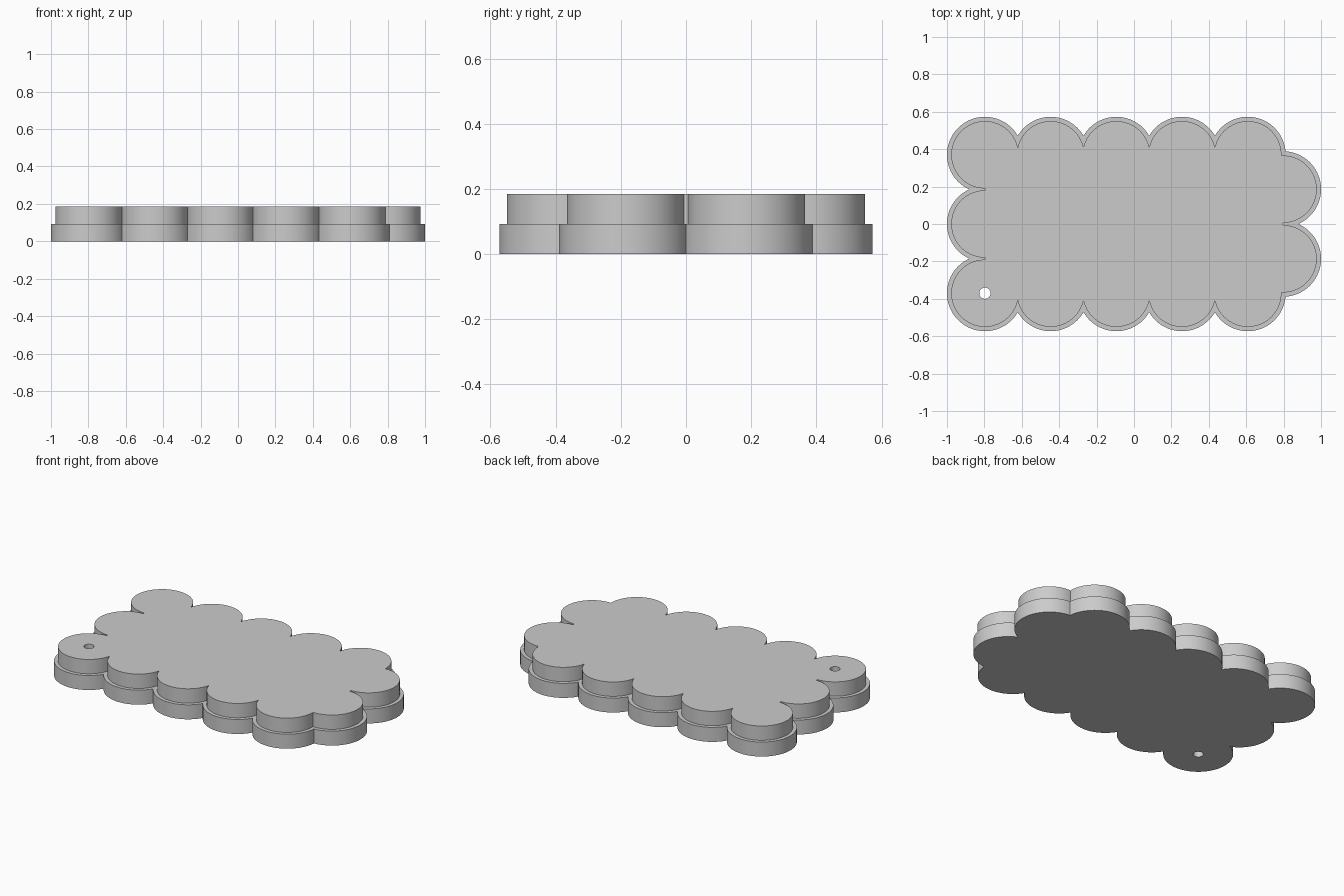
import bpy, bmesh, math
from mathutils import Vector

cube = bpy.data.objects.get("Cube")
if cube:
    bpy.data.objects.remove(cube)

GREY = (0.6, 0.6, 0.6, 1)
grey = bpy.data.materials.new("plain grey")
grey.use_nodes = True
grey.diffuse_color = GREY
grey.node_tree.nodes["Principled BSDF"].inputs["Base Color"].default_value = GREY

# Lobe centres, counter-clockwise: front row, two on the left, back row, one on the right
ROW_X = [-0.797 + 0.3513 * i for i in range(5)]
END_X, ROW_Y, SIDE_Y = 0.797, 0.37, 0.186
CENTRES = ([Vector((x, -ROW_Y)) for x in ROW_X]
           + [Vector((END_X, -SIDE_Y)), Vector((END_X, SIDE_Y))]
           + [Vector((x, ROW_Y)) for x in reversed(ROW_X)]
           + [Vector((-END_X, 0))])


def joints(a, b, r):
    """Where the arc around a ends and the arc around b begins."""
    step = b - a
    half, u = step.length / 2, step.normalized()
    if r > half:
        cusp = (a + b) / 2 + Vector((u.y, -u.x)) * math.sqrt(r * r - half * half)
        return cusp, cusp
    return a + u * r, b - u * r


def scalloped_outline(r):
    n = len(CENTRES)
    pairs = [joints(CENTRES[i], CENTRES[(i + 1) % n], r) for i in range(n)]
    points = []
    for i, c in enumerate(CENTRES):
        start, end = pairs[i - 1][1] - c, pairs[i][0] - c
        a0 = math.atan2(start.y, start.x)
        sweep = (math.atan2(end.y, end.x) - a0) % math.tau
        steps = max(8, round(sweep / math.radians(4)))
        for k in range(steps + 1):
            a = a0 + sweep * k / steps
            p = c + Vector((math.cos(a), math.sin(a))) * r
            if not points or (p - points[-1]).length > 1e-5:
                points.append(p)
    if (points[0] - points[-1]).length < 1e-5:
        points.pop()
    return points


def add_tier(name, r, z, height):
    bm = bmesh.new()
    face = bm.faces.new([bm.verts.new((p.x, p.y, z)) for p in scalloped_outline(r)])
    top = bmesh.ops.extrude_face_region(bm, geom=[face], use_keep_orig=True)["geom"]
    bmesh.ops.translate(bm, vec=(0, 0, height),
                        verts=[v for v in top if isinstance(v, bmesh.types.BMVert)])
    bmesh.ops.recalc_face_normals(bm, faces=bm.faces)
    mesh = bpy.data.meshes.new(name)
    bm.to_mesh(mesh)
    bm.free()
    mesh.materials.append(grey)
    obj = bpy.data.objects.new(name, mesh)
    bpy.context.collection.objects.link(obj)
    return obj


tiers = [add_tier("base_plate", 0.203, 0, 0.093),
         add_tier("raised_plate", 0.18, 0.093, 0.092)]

# Hole drilled through both plates at the front corner lobe
bpy.ops.mesh.primitive_cylinder_add(vertices=48, radius=0.03, depth=1,
                                    location=(-END_X, -ROW_Y, 0))
drill = bpy.context.object
drill.name = "hole_cutter"
drill.data.materials.append(grey)
for obj in tiers:
    bpy.context.view_layer.objects.active = obj
    cut = obj.modifiers.new("hole", "BOOLEAN")
    cut.operation, cut.solver, cut.object = "DIFFERENCE", "EXACT", drill
    bpy.ops.object.modifier_apply(modifier=cut.name)
bpy.data.objects.remove(drill)

# Smooth curved walls, crisp rims and cusps
bpy.ops.object.select_all(action="DESELECT")
for obj in tiers:
    obj.select_set(True)
bpy.context.view_layer.objects.active = tiers[0]
bpy.ops.object.shade_smooth_by_angle(angle=math.radians(30))
